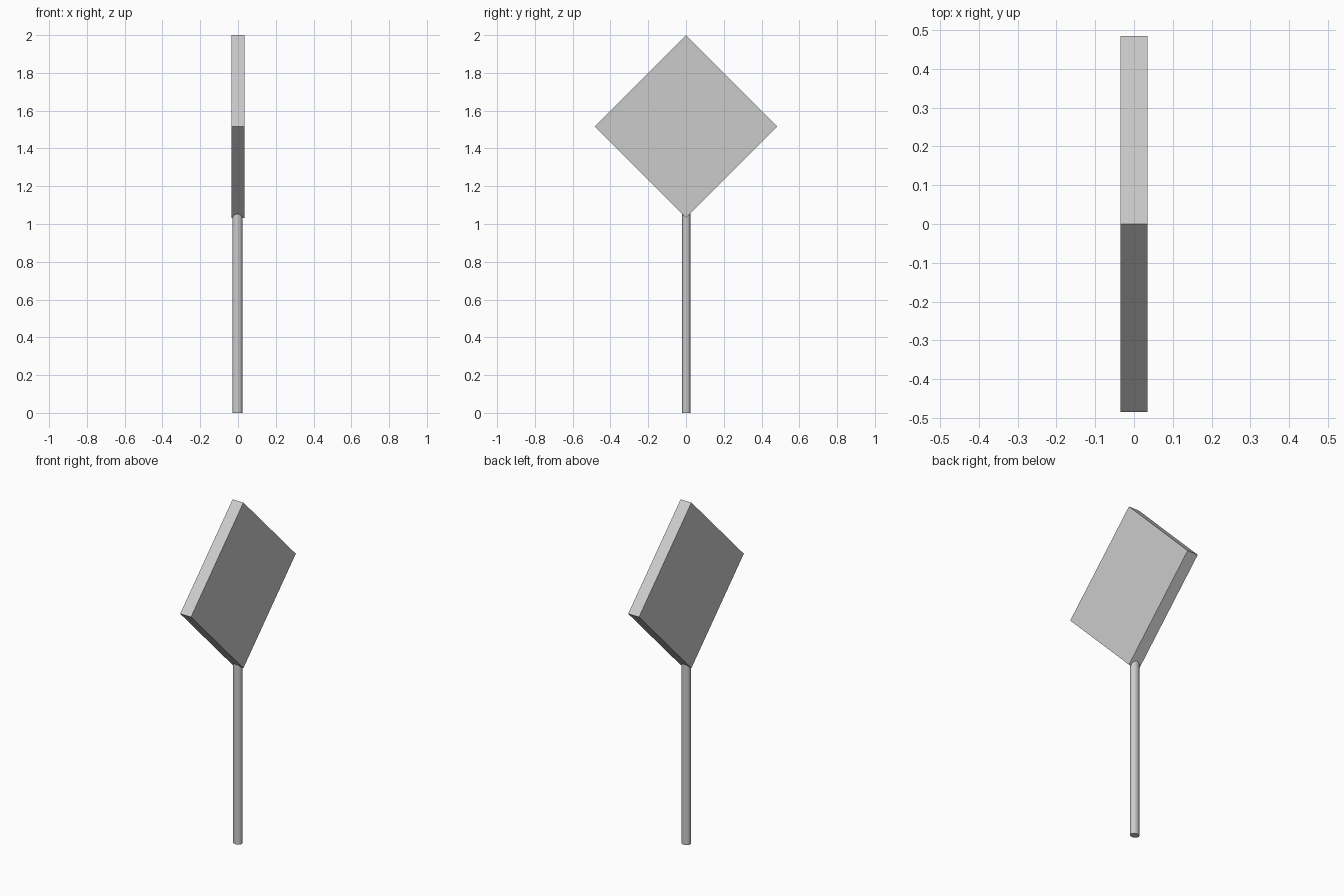
import bpy
import math

if "Cube" in bpy.data.objects:
    bpy.data.objects.remove(bpy.data.objects["Cube"])

# Diamond panel: a square plate turned onto its corner
HALF_DIAGONAL = 0.484
SIDE = HALF_DIAGONAL * math.sqrt(2)
bpy.ops.mesh.primitive_cube_add(size=1, location=(0, 0, 2 - HALF_DIAGONAL),
                                rotation=(math.radians(45), 0, 0))
panel = bpy.context.object
panel.name = "diamond_panel"
panel.scale = (0.07, SIDE, SIDE)

# Post: slim, slightly oval rod whose top is buried in the panel's lower corner
POST_HEIGHT = 1.06
bpy.ops.mesh.primitive_cylinder_add(vertices=32, radius=1, depth=POST_HEIGHT,
                                    location=(-0.003, 0.002, POST_HEIGHT / 2))
post = bpy.context.object
post.name = "post"
post.scale = (0.026, 0.022, 1)
bpy.ops.object.transform_apply(location=False, rotation=False, scale=True)
bpy.ops.object.shade_smooth_by_angle(angle=math.radians(30))
